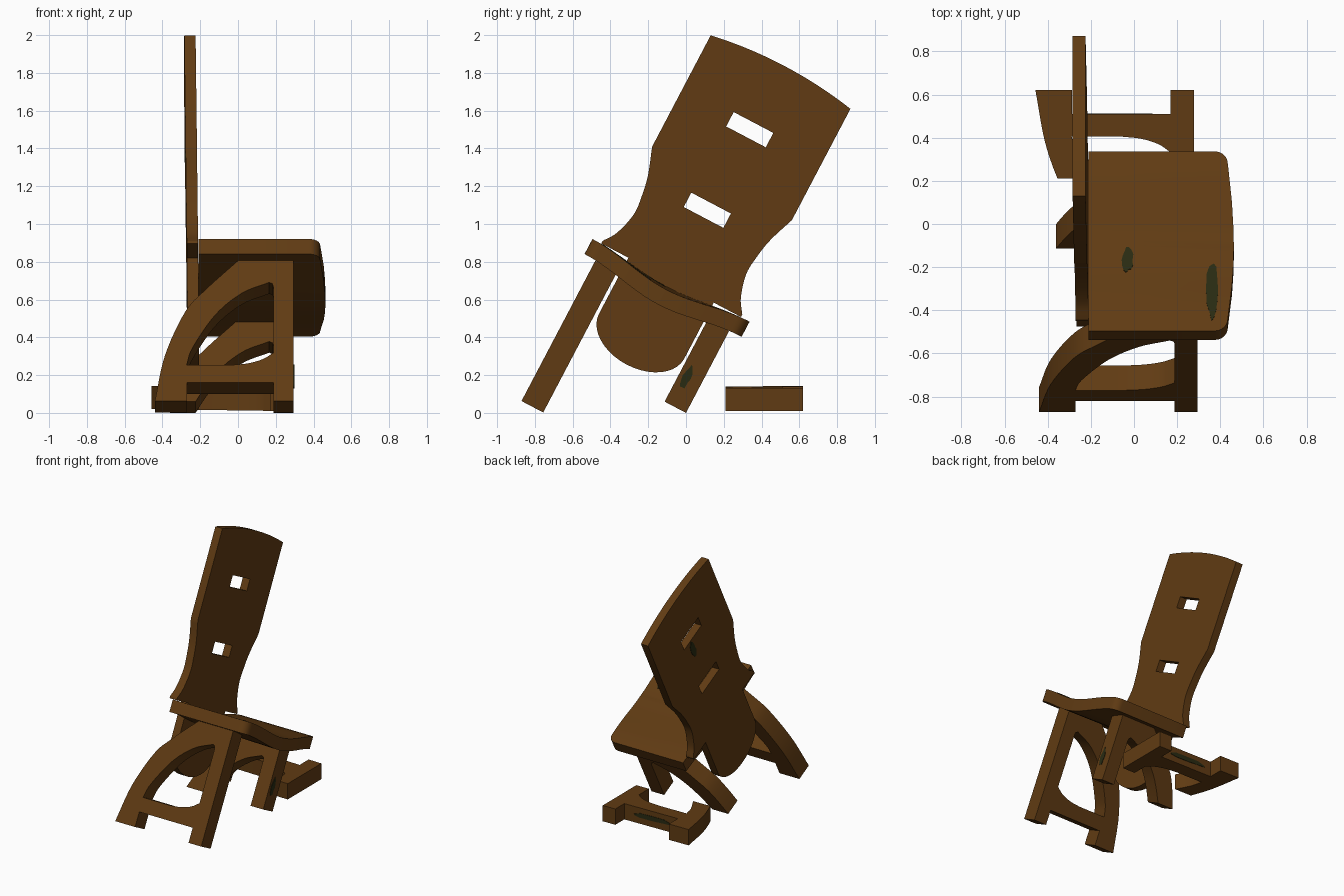
import bpy, bmesh, math, random
from mathutils import Vector, Matrix

if "Cube" in bpy.data.objects:
    bpy.data.objects.remove(bpy.data.objects["Cube"])

random.seed(4)
ANG = math.radians(27.75)          # the chair leans sideways about x
C, S = math.cos(ANG), math.sin(ANG)
UC = -0.397                        # chair centre across its width


def material(name, rgb):
    m = bpy.data.materials.new(name)
    m.diffuse_color = (*rgb, 1)
    m.use_nodes = True
    m.node_tree.nodes["Principled BSDF"].inputs["Base Color"].default_value = m.diffuse_color
    return m


WOOD = material("brown wood", (0.118, 0.044, 0.0065))
MOSS = material("dark moss", (0.022, 0.024, 0.006))


def spline(pts, n=6):
    """Smooth path through points (Catmull-Rom)."""
    p = [Vector(q) for q in pts]
    p = [2 * p[0] - p[1]] + p + [2 * p[-1] - p[-2]]
    out = []
    for i in range(1, len(p) - 2):
        a, b, c, d = p[i - 1:i + 3]
        for k in range(n):
            t = k / n
            out.append(0.5 * (2 * b + (c - a) * t + (2 * a - 5 * b + 4 * c - d) * t * t
                              + (3 * b - a - 3 * c + d) * t ** 3))
    return [tuple(q) for q in out] + [tuple(pts[-1])]


def prism(loops, axis, lo, hi):
    """Extruded profile with holes; axis is the extrusion axis in (x, u, v)."""
    bm = bmesh.new()

    def place(a, b, w):
        return ((w, a, b), (a, w, b), (a, b, w))[axis]
    edges = []
    for lp in loops:
        vs = [bm.verts.new(place(a, b, lo)) for a, b in lp]
        edges += [bm.edges.new((vs[i], vs[i - 1])) for i in range(len(vs))]
    normal = Vector(place(0, 0, 1))
    bmesh.ops.triangle_fill(bm, use_beauty=True, edges=edges, normal=normal)
    ext = bmesh.ops.extrude_face_region(bm, geom=bm.faces[:])
    bmesh.ops.translate(bm, vec=normal * (hi - lo),
                        verts=[g for g in ext["geom"] if isinstance(g, bmesh.types.BMVert)])
    return bm


def cut(bm, co, no, clear=False):
    bmesh.ops.bisect_plane(bm, geom=bm.verts[:] + bm.edges[:] + bm.faces[:],
                           plane_co=co, plane_no=no, clear_outer=clear)
    if clear:
        bmesh.ops.holes_fill(bm, edges=[e for e in bm.edges if e.is_boundary], sides=0)


def to_world(p):
    return Vector((p.x, p.y * C + p.z * S, -p.y * S + p.z * C))


def finish(bm, name, mat, mapping=to_world):
    for v in bm.verts:
        v.co = mapping(v.co)
    bmesh.ops.recalc_face_normals(bm, faces=bm.faces[:])
    me = bpy.data.meshes.new(name)
    bm.to_mesh(me)
    bm.free()
    me.materials.append(mat)
    ob = bpy.data.objects.new(name, me)
    bpy.context.collection.objects.link(ob)
    bpy.ops.object.select_all(action='DESELECT')
    ob.select_set(True)
    bpy.context.view_layer.objects.active = ob
    bpy.ops.object.shade_smooth_by_angle(angle=math.radians(30))


def blob(a, b, ra, rb, n=14):
    """Irregular moss outline."""
    pts = []
    for i in range(n):
        t, r = 2 * math.pi * i / n, random.uniform(0.75, 1.1)
        pts.append((a + ra * r * math.cos(t), b + rb * r * math.sin(t)))
    return pts


def rect(a0, a1, b0, b1):
    return [(a0, b0), (a1, b0), (a1, b1), (a0, b1)]


# Backrest board with waist, tongue below the seat and two slots
side = spline([(0.418, 0.60), (0.37, 0.675), (0.337, 0.80), (0.345, 0.91),
               (0.367, 1.02), (0.418, 1.164)])
tongue = [(0.255 * math.cos(t), 0.25 + 0.17 * math.sin(t))
          for t in [-math.pi / 2 * (1 - k / 10) for k in range(11)]]
half = tongue + [(0.255, 0.585), (0.418, 0.585)] + side + \
    [(0.418 * (1 - k / 8), 1.83 + 0.038 * (1 - (1 - k / 8) ** 2)) for k in range(9)]
full = half + [(-a, b) for a, b in reversed(half[1:-1])]
board = [(UC + a, b) for a, b in full]
slots = [rect(-0.518, -0.281, v0, v0 + 0.086) for v0 in (1.441, 0.959)]


def lean(p):
    return to_world(Vector((p.x - 0.011 * (p.z - 0.6), p.y, p.z)))


finish(prism([board] + slots, 0, -0.271, -0.211), "backrest", WOOD, lean)


# Seat slab: rounded front corners, bowed front edge, dished across the width
def dish(p):
    k = math.cos(max(-1, min(1, (p.y - UC) / 0.47)) * math.pi / 2) ** 2
    depth = 0.04 + 0.015 * (p.x + 0.21) / 0.67
    return to_world(Vector((p.x, p.y, p.z - depth * k)))


def slab(loop, lo, hi, name, mat):
    bm = prism([loop], 2, lo, hi)
    for i in range(1, 24):
        cut(bm, (0, UC - 0.47 + 0.94 * i / 24, 0), (0, 1, 0))
    finish(bm, name, mat, dish)


corner = [(0.375 + 0.06 * math.sin(t), 0.405 + 0.065 * math.cos(t))
          for t in [math.pi / 2 * k / 6 for k in range(7)]]
edge = [(-0.21, 0.47)] + corner + [(0.454, 0.22), (0.46, 0.11)]
seat = [(x, UC + w) for x, w in edge] + [(0.463, UC)] + \
       [(x, UC - w) for x, w in reversed(edge)]
slab(seat, 0.494, 0.584, "seat", WOOD)

# Side frames: straight front leg, arched rear leg, cross rail (x, v profile)
outer = spline([(-0.44, -0.35), (-0.386, -0.075), (-0.28, 0.183), (-0.175, 0.313),
                (0.0, 0.49)])
frame = outer + [(0.295, 0.49), (0.295, -0.35), (0.187, -0.35), (0.187, -0.24),
                 (-0.27, -0.24), (-0.27, -0.35)]
opening = spline([(-0.272, -0.135), (-0.24, -0.03), (-0.12, 0.166), (0.02, 0.295),
                  (0.165, 0.36)]) + [(0.182, 0.352), (0.187, 0.335)] + \
    spline([(0.187, -0.062), (0.13, -0.10), (0.05, -0.125), (-0.04, -0.135)])


def side_frame(lo, hi):
    return prism([frame, opening], 1, lo, hi)


finish(side_frame(-0.80, -0.67), "whole_side_frame", WOOD)

# Broken side: upper half still attached
bm = side_frame(-0.128, 0.0)
cut(bm, (0, 0, 0), (0, 0, -1), True)
finish(bm, "broken_side_frame", WOOD)


# Broken-off lower half lying on the ground
def lying(p):
    return Vector((p.x - 0.017, 0.27 - p.z, p.y + 0.012 - 0.014 * (p.x - 0.1)))


bm = side_frame(0.0, 0.122)
cut(bm, (0, 0, 0.06), (0, 0, 1), True)
finish(bm, "fallen_leg_piece", WOOD, lying)

# Moss patches as thin plates
slab(blob(0.365, -0.64, 0.03, 0.19), 0.583, 0.587, "seat_front_moss", MOSS)
slab(blob(-0.03, -0.475, 0.028, 0.068), 0.583, 0.587, "seat_middle_moss", MOSS)
finish(prism([blob(-0.36, 1.36, 0.03, 0.07)], 0, -0.274, -0.270),
       "backrest_rear_moss", MOSS, lean)
finish(prism([blob(-0.085, 0.17, 0.025, 0.07)], 0, 0.294, 0.298), "leg_moss", MOSS)
finish(prism([blob(-0.05, 0.065, 0.17, 0.022)], 1, -0.243, -0.239), "rail_moss", MOSS,
       lambda p: lying(Vector((p.x, p.z, p.y))))
